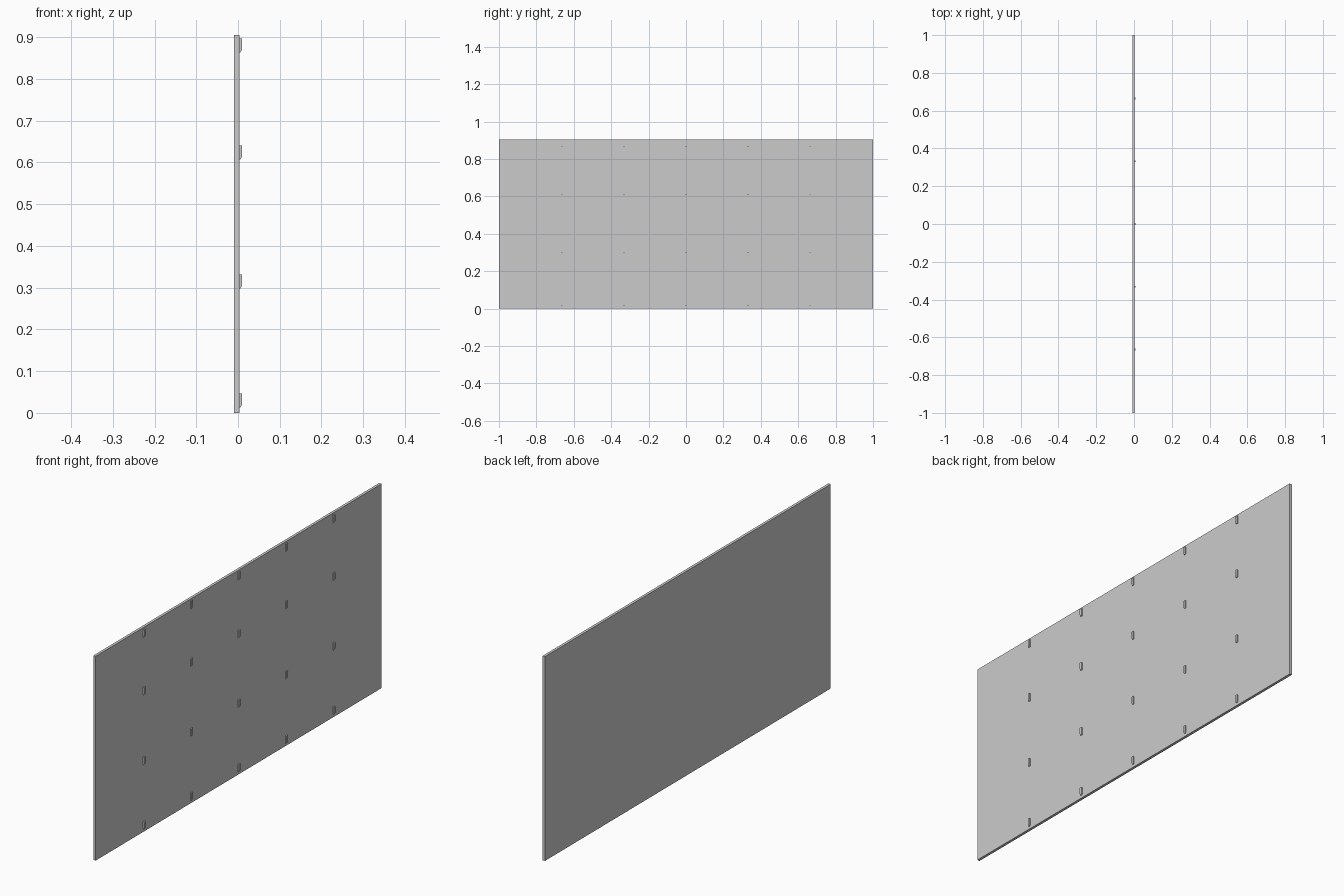
import bpy, bmesh

if "Cube" in bpy.data.objects:
    bpy.data.objects.remove(bpy.data.objects["Cube"])

X_BACK, X_FACE, X_OUT = -0.009, 0.003, 0.009
HEIGHT = 0.905


def prism(name, profile, y0, y1):
    """Extrude an (x, z) profile along y."""
    bm = bmesh.new()
    face = bm.faces.new([bm.verts.new((x, y0, z)) for x, z in profile])
    ext = bmesh.ops.extrude_face_region(bm, geom=[face])
    verts = [g for g in ext["geom"] if isinstance(g, bmesh.types.BMVert)]
    bmesh.ops.translate(bm, verts=verts, vec=(0, y1 - y0, 0))
    bmesh.ops.recalc_face_normals(bm, faces=bm.faces)
    mesh = bpy.data.meshes.new(name)
    bm.to_mesh(mesh)
    bm.free()
    obj = bpy.data.objects.new(name, mesh)
    bpy.context.collection.objects.link(obj)
    return obj


# Flat wall board
prism("board", [(X_BACK, 0), (X_FACE, 0), (X_FACE, HEIGHT), (X_BACK, HEIGHT)], -1, 1)

# Small hanging clips, tapered at the lower end, in a 5 x 4 grid
clip_profile = [(X_FACE, 0), (0.006, 0), (X_OUT, 0.006), (X_OUT, 0.034), (X_FACE, 0.034)]
for row, z in enumerate((0.013, 0.298, 0.607, 0.863)):
    for col in range(5):
        y = (col - 2) * 0.332
        prism(f"clip_{row}_{col}", [(x, z + dz) for x, dz in clip_profile], y - 0.005, y + 0.005)
